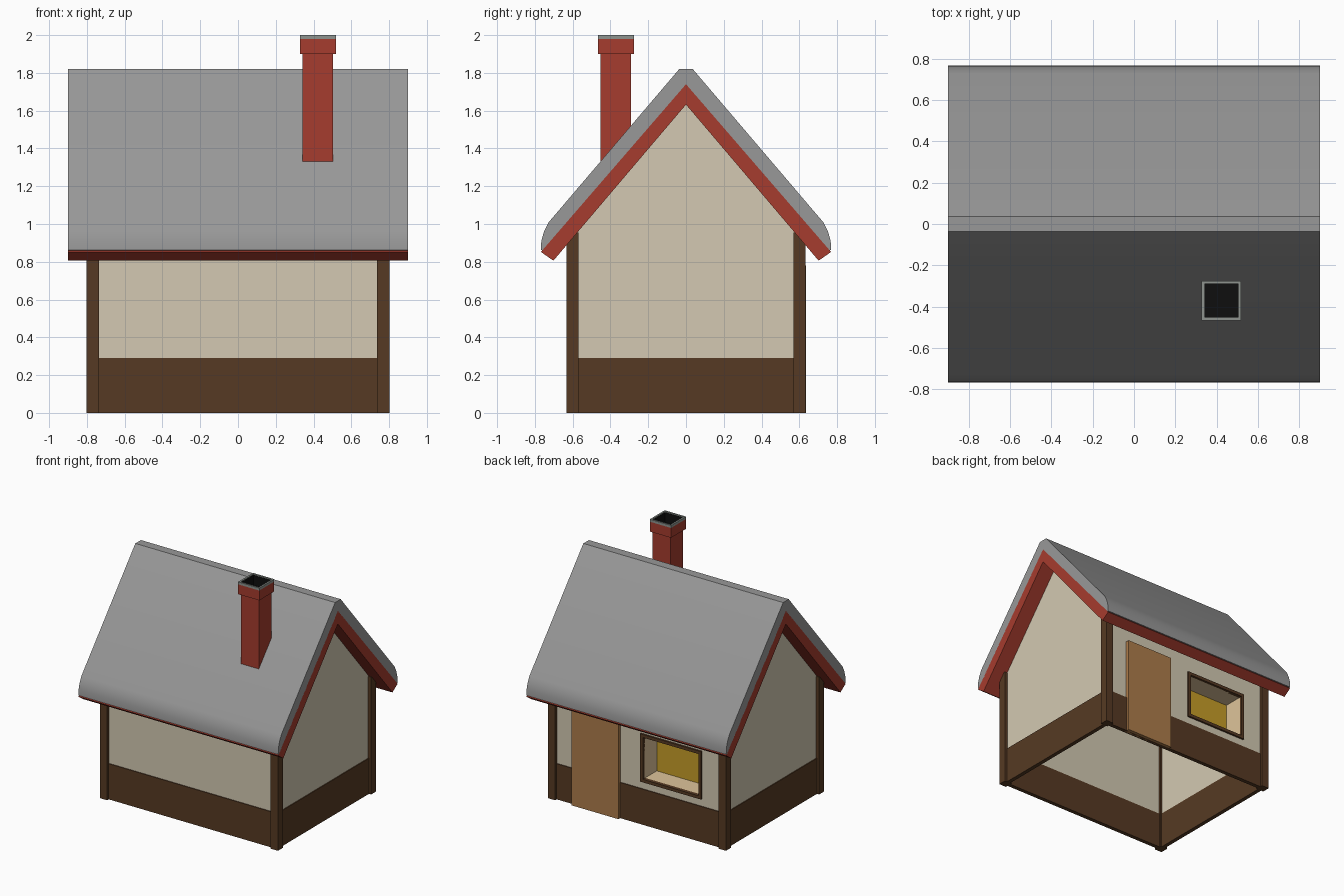
import bpy, bmesh, math

if "Cube" in bpy.data.objects:
    bpy.data.objects.remove(bpy.data.objects["Cube"])


def material(name, r, g, b):
    def lin(c):
        c /= 255
        return c / 12.92 if c <= 0.04045 else ((c + 0.055) / 1.055) ** 2.4
    m = bpy.data.materials.new(name)
    m.diffuse_color = (lin(r), lin(g), lin(b), 1)
    m.use_nodes = True
    m.node_tree.nodes["Principled BSDF"].inputs["Base Color"].default_value = m.diffuse_color
    return m


CREAM = material("cream plaster", 211, 201, 178)
BROWN = material("dark timber", 86, 58, 35)
RED = material("red", 166, 60, 46)
GREY = material("roof grey", 152, 152, 152)
RIM = material("rim grey", 142, 148, 143)
WOOD = material("door wood", 174, 125, 75)
YELLOW = material("window yellow", 198, 158, 40)
TAN = material("reveal tan", 222, 196, 154)
BLACK = material("soot black", 14, 14, 14)


def finish(name, bm, mat):
    bmesh.ops.recalc_face_normals(bm, faces=bm.faces)
    me = bpy.data.meshes.new(name)
    bm.to_mesh(me)
    bm.free()
    ob = bpy.data.objects.new(name, me)
    bpy.context.collection.objects.link(ob)
    me.materials.append(mat)
    return ob


def box(name, mat, x0, x1, y0, y1, z0, z1):
    bm = bmesh.new()
    bmesh.ops.create_cube(bm, size=1)
    for v in bm.verts:
        v.co = (x1 if v.co.x > 0 else x0, y1 if v.co.y > 0 else y0, z1 if v.co.z > 0 else z0)
    return finish(name, bm, mat)


def prism(name, mat, profile, x0, x1):
    """Extrude a (y, z) profile along x."""
    bm = bmesh.new()
    face = bm.faces.new([bm.verts.new((x0, y, z)) for y, z in profile])
    out = bmesh.ops.extrude_face_region(bm, geom=[face])
    for v in out["geom"]:
        if isinstance(v, bmesh.types.BMVert):
            v.co.x = x1
    return finish(name, bm, mat)


def mirrored(half):
    """Complete a symmetric profile; points on y = 0 are kept once."""
    return half + [(-y, z) for y, z in reversed(half) if y > 1e-6]


def frame(name, mat, outer, inner, lo, hi, axis):
    """Rectangular ring, extruded along an axis ('y' or 'z')."""
    bm = bmesh.new()
    rings = []
    for a0, a1, b0, b1 in (outer, inner):
        for t in (lo, hi):
            pts = [(a0, b0), (a1, b0), (a1, b1), (a0, b1)]
            rings.append([bm.verts.new((a, t, b) if axis == 'y' else (a, b, t)) for a, b in pts])
    for p, q in ((0, 1), (1, 3), (3, 2), (2, 0)):
        for i in range(4):
            j = (i + 1) % 4
            bm.faces.new((rings[p][i], rings[p][j], rings[q][j], rings[q][i]))
    return finish(name, bm, mat)


# corner posts
for sx in (-1, 1):
    for sy in (-1, 1):
        xs, ys = sorted((sx * 0.737, sx * 0.802)), sorted((sy * 0.568, sy * 0.632))
        box("corner_post", BROWN, *xs, *ys, 0, 0.955)

# gable walls and their plinths
gable = [(-0.6, 0.28), (0.6, 0.28), (0.6, 0.94), (0, 1.65), (-0.6, 0.94)]
for sx, side in ((-1, "left"), (1, "right")):
    prism(side + "_gable_wall", CREAM, gable, sx * 0.755, sx * 0.775)
    xs = sorted((sx * 0.75, sx * 0.782))
    box(side + "_plinth", BROWN, *xs, -0.6, 0.6, 0, 0.29)

# front and back walls and plinths
box("front_wall", CREAM, -0.77, 0.77, -0.605, -0.585, 0.28, 0.94)
box("front_plinth", BROWN, -0.77, 0.77, -0.612, -0.58, 0, 0.29)
back = box("back_wall", CREAM, -0.77, 0.77, 0.585, 0.605, 0.28, 0.94)
box("back_plinth", BROWN, -0.77, 0.77, 0.58, 0.612, 0, 0.29)

# window opening cut through the back wall
cutter = box("window_cutter", CREAM, -0.55, -0.04, 0.5, 0.7, 0.37, 0.72)
cutter.hide_render = True
cutter.hide_viewport = True
cut = back.modifiers.new("window", 'BOOLEAN')
cut.object = cutter
cut.operation = 'DIFFERENCE'
cut.solver = 'EXACT'

# window frame, reveal and yellow backing panel
frame("window_frame", BROWN, (-0.57, -0.02, 0.35, 0.74), (-0.545, -0.045, 0.375, 0.715), 0.59, 0.62, 'y')
frame("window_reveal", TAN, (-0.555, -0.035, 0.365, 0.725), (-0.545, -0.045, 0.375, 0.715), 0.44, 0.6, 'y')
box("window_backing", YELLOW, -0.56, 0.43, 0.432, 0.44, 0.13, 0.8)

# door
box("door", WOOD, 0.165, 0.585, 0.59, 0.635, 0, 0.78)

# red roof base: inverted V
prism("roof_base", RED,
      mirrored([(0.702, 0.806), (0.768, 0.852), (0, 1.74)][:2]) [:2] + [(0, 1.74), (-0.768, 0.852), (-0.702, 0.806), (0, 1.632)],
      -0.9, 0.9)

# grey roof cover with flat ridge and rounded eaves
half = [(0.755, 0.86), (0.768, 0.862), (0.766, 0.91), (0.752, 0.96), (0.728, 1.008), (0.036, 1.82)]
cover = prism("roof_cover", GREY, mirrored(half) + [(0, 1.735)], -0.9, 0.9)
bpy.context.view_layer.objects.active = cover
cover.select_set(True)
bpy.ops.object.shade_smooth_by_angle(angle=math.radians(35))

# chimney: shaft, hollow cap, rim and dark flue
CX, CY = 0.423, -0.371


def square(r):
    return (CX - r, CX + r, CY - r, CY + r)


box("chimney_shaft", RED, *square(0.081), 1.3, 1.9)
frame("chimney_cap", RED, square(0.096), square(0.083), 1.9, 1.98, 'z')
box("chimney_cap_base", RED, *square(0.09), 1.899, 1.905)
frame("chimney_rim", RIM, square(0.096), square(0.082), 1.98, 2.0, 'z')
frame("chimney_flue", BLACK, square(0.084), square(0.08), 1.9, 1.993, 'z')
box("chimney_flue_floor", BLACK, *square(0.081), 1.905, 1.91)
